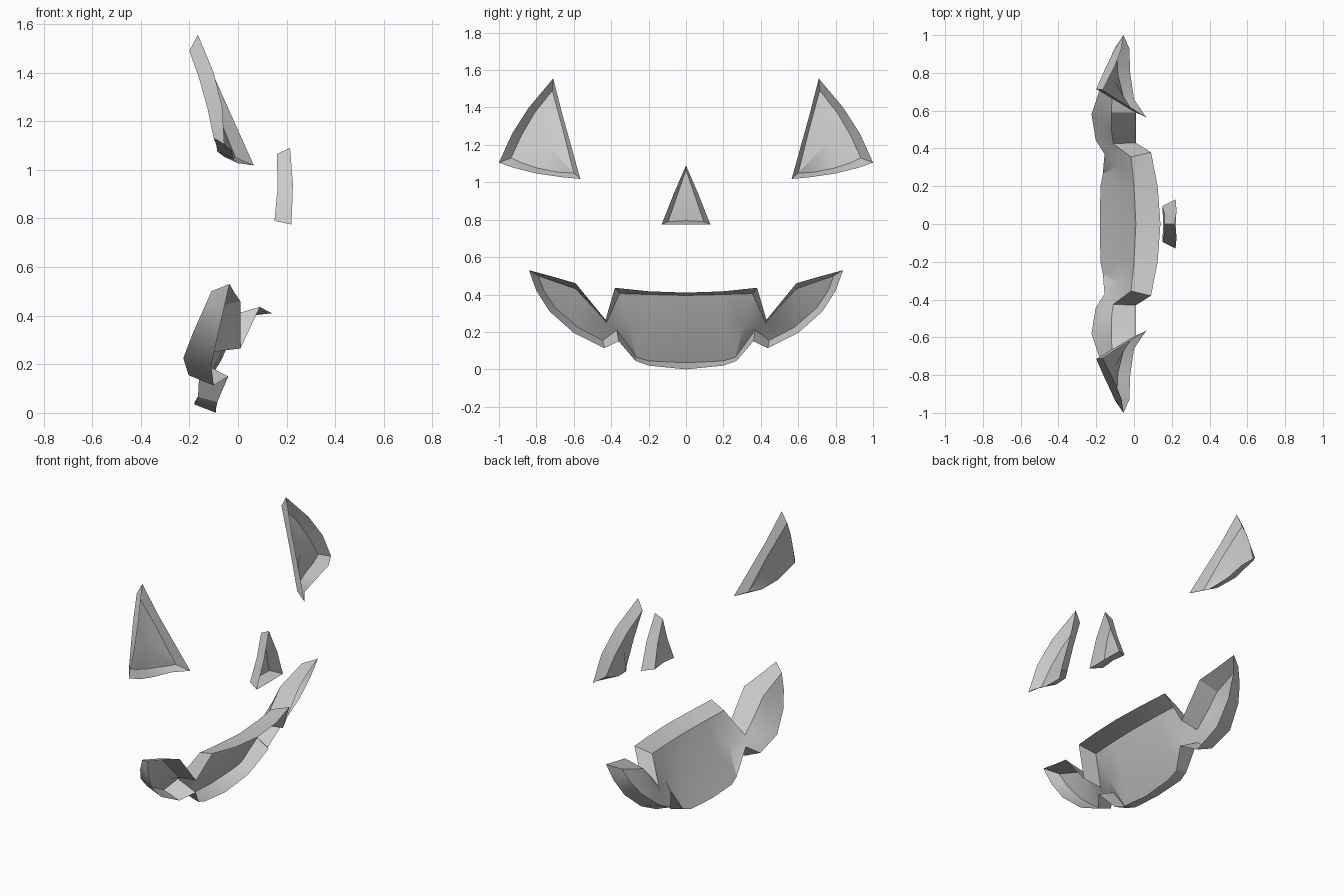
import bpy, bmesh

if "Cube" in bpy.data.objects:
    bpy.data.objects.remove(bpy.data.objects["Cube"])

# All points are (y, z, x): the carved face looks toward +x.


def finish(bm, name, mirror=False):
    bmesh.ops.recalc_face_normals(bm, faces=bm.faces)
    if sum(f.normal.x * f.calc_area() for f in bm.faces) < 0:
        bmesh.ops.reverse_faces(bm, faces=bm.faces)
    me = bpy.data.meshes.new(name)
    bm.to_mesh(me)
    bm.free()
    ob = bpy.data.objects.new(name, me)
    bpy.context.collection.objects.link(ob)
    if mirror:
        m = ob.modifiers.new("mirror", 'MIRROR')
        m.use_axis = (False, True, False)
        m.use_clip = True
    bpy.context.view_layer.objects.active = ob
    ob.select_set(True)
    bpy.ops.object.shade_smooth_by_angle(angle=0.45)
    ob.select_set(False)


def add(bm, pts, side=1):
    return [bm.verts.new((x, side * y, z)) for y, z, x in pts]


def walls(bm, a, b, closed=False):
    n = len(a)
    for i in range(n if closed else n - 1):
        j = (i + 1) % n
        bm.faces.new((a[i], a[j], b[j], b[i]))


def fan_recess(name, outer, inner, centre, side=1):
    """Open cup: flared walls from outer rim to inner rim, fanned back."""
    bm = bmesh.new()
    o, i = add(bm, outer, side), add(bm, inner, side)
    walls(bm, o, i, True)
    c = add(bm, [centre], side)[0]
    for k in range(len(i)):
        bm.faces.new((i[k], i[(k + 1) % len(i)], c))
    finish(bm, name)


# Eyes
eye_rim = [(.565, 1.018, .065), (.66, 1.027, 0), (.80, 1.047, -.02), (.93, 1.08, -.025),
           (1.0, 1.105, -.056), (.93, 1.26, -.065), (.84, 1.40, -.1), (.71, 1.555, -.165),
           (.66, 1.36, -.088)]
eye_back = [(.60, 1.05, -.01), (.67, 1.052, -.055), (.79, 1.075, -.085), (.88, 1.105, -.09),
            (.935, 1.13, -.10), (.88, 1.25, -.125), (.81, 1.37, -.158), (.715, 1.49, -.20),
            (.655, 1.27, -.10)]
for side, tag in ((-1, "left"), (1, "right")):
    fan_recess("eye_recess_" + tag, eye_rim, eye_back, (.76, 1.22, -.105), side)

# Nose
nose_rim = [(-.13, .775, .22), (0, .775, .222), (.13, .775, .22),
            (.065, .94, .226), (0, 1.09, .214), (-.065, .94, .226)]
nose_back = [(-.095, .79, .15), (0, .795, .155), (.095, .79, .15),
             (.047, .93, .163), (0, 1.065, .16), (-.047, .93, .163)]
fan_recess("nose_recess", nose_rim, nose_back, (0, .9, .165))

# Mouth: half outline as paired top and bottom paths, mirrored
rim_top = [(0, .41, .14), (.2, .417, .125), (.38, .436, .09), (.43, .265, .01),
           (.5, .35, .01), (.59, .46, .01), (.71, .495, -.015), (.84, .53, -.035)]
rim_low = [(0, .0, -.09), (.2, .02, -.09), (.27, .045, -.085), (.36, .15, -.04),
           (.437, .113, -.10), (.6, .195, -.11), (.73, .31, -.085), (.80, .42, -.06)]
back_top = [(0, .395, .01), (.2, .40, 0), (.355, .405, -.015), (.425, .25, -.11),
            (.5, .335, -.12), (.59, .43, -.12), (.69, .465, -.115), (.79, .50, -.11)]
back_low = [(0, .035, -.18), (.2, .045, -.178), (.265, .065, -.165), (.37, .21, -.156),
            (.445, .155, -.203), (.58, .225, -.225), (.70, .33, -.185), (.76, .42, -.145)]
back_mid = [((a[0] + b[0]) / 2, (a[1] + b[1]) / 2,
             (a[2] + b[2]) / 2 + .12 * (a[1] - b[1]) ** 2)
            for a, b in zip(back_top, back_low)]
bm = bmesh.new()
rt, bt, md, bl, rl = [add(bm, p) for p in (rim_top, back_top, back_mid, back_low, rim_low)]
for a, b in ((rt, bt), (bt, md), (md, bl), (bl, rl)):
    walls(bm, a, b)
bm.faces.new((rt[-1], bt[-1], md[-1], bl[-1], rl[-1]))
finish(bm, "mouth_recess", mirror=True)
